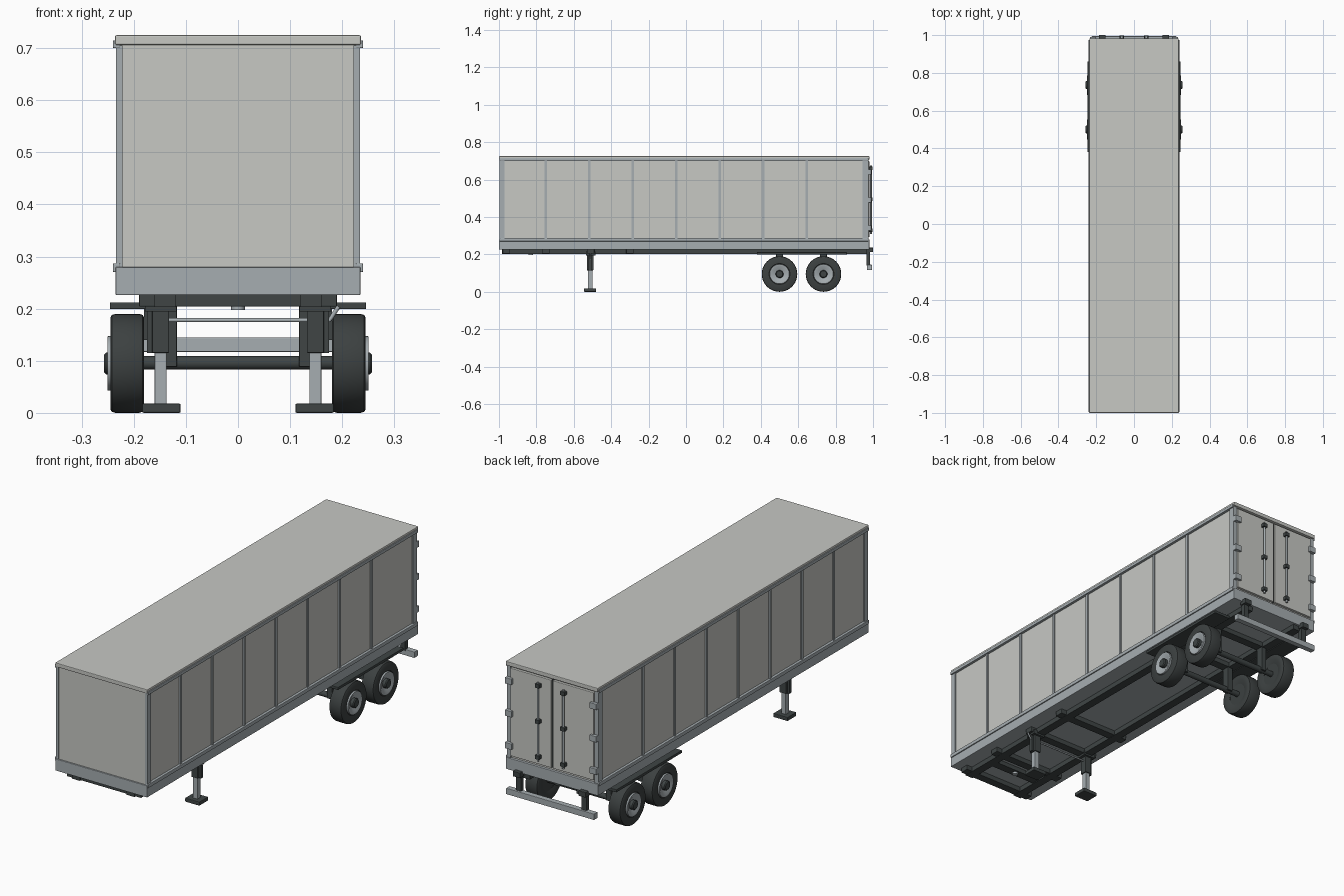
import bpy, bmesh, math
from mathutils import Vector

old = bpy.data.objects.get("Cube")
if old:
    bpy.data.objects.remove(old, do_unlink=True)


def material(name, rgb):
    m = bpy.data.materials.new(name)
    m.use_nodes = True
    m.diffuse_color = (*rgb, 1)
    m.node_tree.nodes["Principled BSDF"].inputs["Base Color"].default_value = (*rgb, 1)
    return m


PANEL = material("panel_white", (0.57, 0.58, 0.55))
STEEL = material("steel_grey", (0.38, 0.42, 0.44))
DARK = material("chassis_dark", (0.05, 0.06, 0.06))
RUBBER = material("tyre_rubber", (0.045, 0.052, 0.052))


def finish(name, bm, mat, bevel=0.0):
    me = bpy.data.meshes.new(name)
    bm.to_mesh(me)
    bm.free()
    me.materials.append(mat)
    ob = bpy.data.objects.new(name, me)
    bpy.context.collection.objects.link(ob)
    if bevel:
        mod = ob.modifiers.new("edge", "BEVEL")
        mod.width = bevel
        mod.segments = 2
    return ob


def box(name, xs, ys, zs, mat, bevel=0.0):
    """Box spanning the given x, y and z ranges."""
    bm = bmesh.new()
    bmesh.ops.create_cube(bm, size=1)
    for v in bm.verts:
        for i, (lo, hi) in enumerate((xs, ys, zs)):
            v.co[i] = lo + (v.co[i] + 0.5) * (hi - lo)
    return finish(name, bm, mat, bevel)


def pair(name, xs, ys, zs, mat, bevel=0.0):
    """The same box on the left (+x) and the right (-x)."""
    box("left_" + name, xs, ys, zs, mat, bevel)
    box("right_" + name, (-xs[1], -xs[0]), ys, zs, mat, bevel)


def smooth(ob):
    bpy.ops.object.select_all(action="DESELECT")
    ob.select_set(True)
    bpy.context.view_layer.objects.active = ob
    bpy.ops.object.shade_smooth_by_angle(angle=math.radians(35))


def rod(name, a, b, r, mat, sides=12):
    a, b = Vector(a), Vector(b)
    bm = bmesh.new()
    bmesh.ops.create_cone(bm, cap_ends=True, segments=sides, radius1=r,
                          radius2=r, depth=(b - a).length)
    ob = finish(name, bm, mat)
    ob.location = (a + b) / 2
    ob.rotation_euler = (b - a).to_track_quat("Z", "Y").to_euler()
    smooth(ob)


def lathe(name, profile, side, y, z, mat):
    """Revolve (radius, x) points around the axle line."""
    bm = bmesh.new()
    vs = [bm.verts.new((side * x, 0, r)) for r, x in profile]
    edges = [bm.edges.new(p) for p in zip(vs, vs[1:])]
    bmesh.ops.spin(bm, geom=vs + edges, axis=(1, 0, 0), cent=(0, 0, 0),
                   angle=math.tau, steps=40)
    bmesh.ops.remove_doubles(bm, verts=bm.verts, dist=0.0002)
    bmesh.ops.recalc_face_normals(bm, faces=bm.faces)
    ob = finish(name, bm, mat)
    ob.location = (0, y, z)
    smooth(ob)


# Cargo body
box("cargo_box", (-0.228, 0.228), (-0.993, 0.968), (0.27, 0.71), PANEL)
box("roof_cap", (-0.236, 0.236), (-1, 0.982), (0.706, 0.725), PANEL, 0.003)
box("floor_frame", (-0.235, 0.235), (-1, 0.98), (0.226, 0.28), STEEL, 0.002)
pair("upper_rail", (0.226, 0.24), (-0.997, 0.975), (0.7, 0.715), STEEL, 0.002)
pair("lower_rail", (0.226, 0.24), (-0.997, 0.975), (0.27, 0.287), STEEL, 0.002)
pair("front_corner_post", (0.222, 0.234), (-0.996, -0.97), (0.28, 0.705), STEEL)
pair("rear_corner_post", (0.215, 0.234), (0.945, 0.975), (0.28, 0.705), STEEL)
for i in range(7):
    y = -0.75 + i * 0.2325
    pair(f"side_rib_{i + 1}", (0.226, 0.234), (y - 0.006, y + 0.006), (0.28, 0.705), STEEL)

# Rear doors with hinges and locking rods
box("door_seam", (-0.004, 0.004), (0.966, 0.972), (0.29, 0.7), DARK)
pair("rear_door", (0.004, 0.214), (0.965, 0.98), (0.292, 0.698), PANEL, 0.002)
for z in (0.34, 0.49, 0.64):
    pair("door_hinge", (0.2, 0.234), (0.97, 0.991), (z - 0.014, z + 0.014), STEEL, 0.002)
for s, side in ((1, "left"), (-1, "right")):
    x = s * 0.065
    rod(side + "_lock_rod", (x, 0.989, 0.31), (x, 0.989, 0.675), 0.005, STEEL)
for z in (0.33, 0.495, 0.66):
    pair("lock_bracket", (0.054, 0.076), (0.975, 0.998), (z - 0.009, z + 0.009), DARK, 0.002)

# Underbody rails, crossmembers and coupling pin
pair("chassis_rail", (0.12, 0.16), (-0.985, 0.97), (0.203, 0.228), DARK)
for i, y in enumerate((-0.96, -0.75, -0.51, -0.3)):
    box(f"crossmember_{i + 1}", (-0.19, 0.19), (y - 0.02, y + 0.02), (0.204, 0.228), DARK, 0.002)
rod("coupling_pin", (0, -0.83, 0.197), (0, -0.83, 0.228), 0.013, STEEL, 20)
box("coupling_beam", (-0.13, 0.13), (-0.85, -0.81), (0.206, 0.228), DARK)

# Landing gear
pair("leg_mount", (0.118, 0.178), (-0.535, -0.485), (0.195, 0.215), DARK)
pair("leg_sleeve", (0.132, 0.165), (-0.53, -0.495), (0.115, 0.21), DARK, 0.002)
pair("leg_flange", (0.162, 0.175), (-0.52, -0.505), (0.115, 0.205), DARK)
pair("leg_post", (0.137, 0.16), (-0.525, -0.5), (0.015, 0.13), STEEL, 0.002)
pair("leg_foot", (0.11, 0.184), (-0.545, -0.48), (0, 0.018), DARK, 0.003)
rod("leg_cross_shaft", (-0.14, -0.512, 0.178), (0.178, -0.512, 0.178), 0.004, STEEL)
rod("crank_arm", (0.176, -0.512, 0.178), (0.193, -0.512, 0.204), 0.004, STEEL)

# Running gear: mudguard plates, axles, hangers and wheels
pair("mudguard_plate", (0.16, 0.246), (0.38, 0.86), (0.199, 0.212), DARK, 0.002)
tyre = [(0.05, 0.186), (0.07, 0.18), (0.088, 0.18), (0.093, 0.183), (0.095, 0.19),
        (0.095, 0.235), (0.093, 0.242), (0.088, 0.245), (0.056, 0.245), (0.05, 0.24)]
rim = [(0, 0.236), (0.028, 0.24), (0.044, 0.25), (0.052, 0.25), (0.053, 0.24)]
hub = [(0, 0.257), (0.017, 0.257), (0.021, 0.253), (0.021, 0.235), (0, 0.235)]
back = [(0, 0.188), (0.052, 0.188), (0.052, 0.2)]
for y in (0.5, 0.735):
    rod("axle", (-0.2, y, 0.096), (0.2, y, 0.096), 0.013, DARK, 20)
    pair("axle_hanger", (0.117, 0.143), (y - 0.018, y + 0.018), (0.088, 0.21), DARK, 0.002)
    box("axle_frame_beam", (-0.16, 0.16), (y - 0.02, y + 0.02), (0.204, 0.228), DARK)
    for s, side in ((1, "left"), (-1, "right")):
        lathe(side + "_tyre", tyre, s, y, 0.095, RUBBER)
        lathe(side + "_rim", rim, s, y, 0.095, STEEL)
        lathe(side + "_hub", hub, s, y, 0.095, DARK)
        lathe(side + "_wheel_back", back, s, y, 0.095, RUBBER)

# Rear under-run guard
pair("guard_upright", (0.155, 0.18), (0.965, 0.985), (0.14, 0.228), DARK)
pair("guard_bracket", (0.15, 0.186), (0.965, 1.0), (0.212, 0.236), DARK, 0.002)
box("guard_bar", (-0.225, 0.225), (0.968, 0.994), (0.117, 0.145), STEEL, 0.002)
